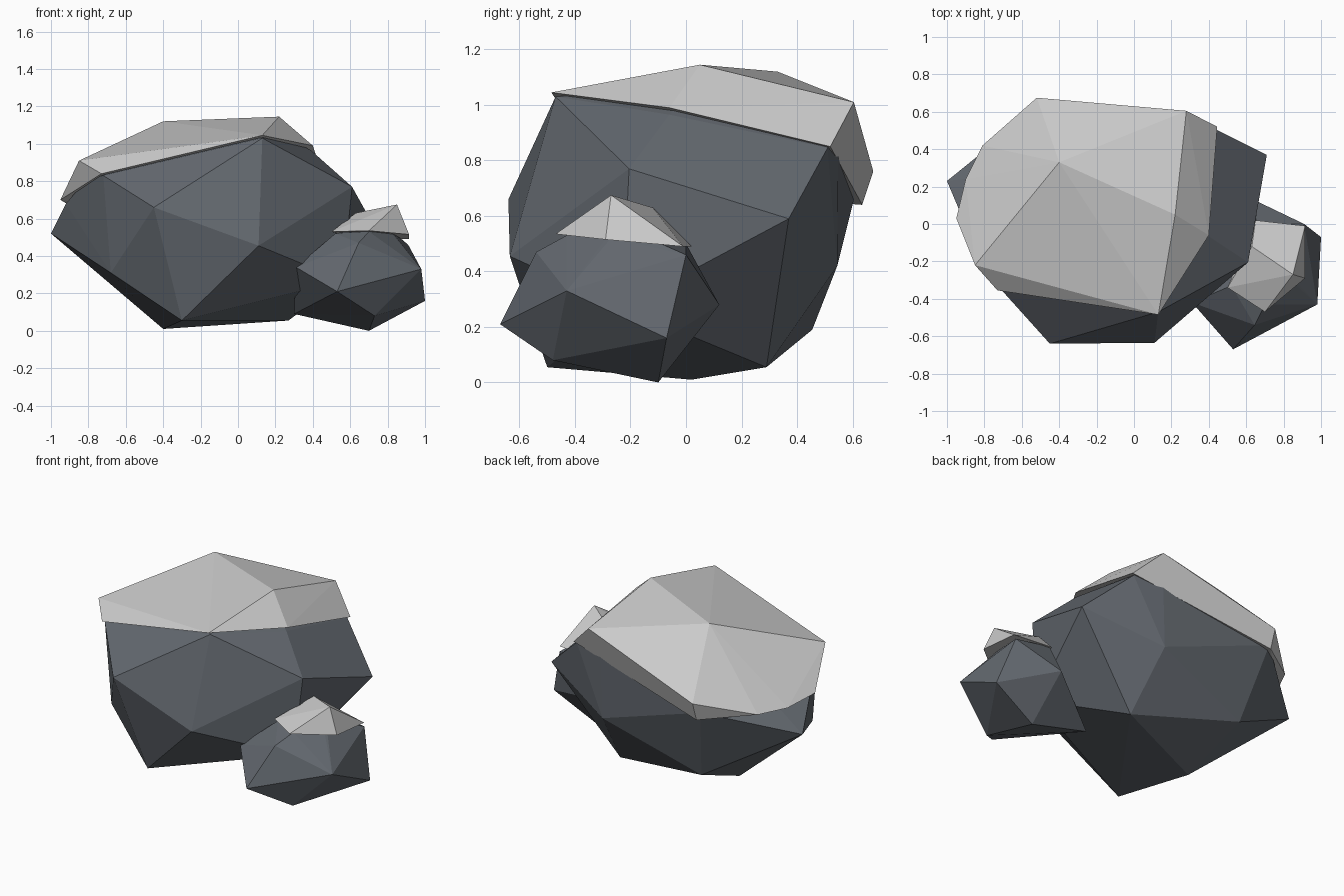
import bpy, bmesh, math

if "Cube" in bpy.data.objects:
    bpy.data.objects.remove(bpy.data.objects["Cube"])


def material(name, color):
    m = bpy.data.materials.new(name)
    m.diffuse_color = color
    m.use_nodes = True
    m.node_tree.nodes["Principled BSDF"].inputs["Base Color"].default_value = m.diffuse_color
    return m


STONE = material("stone", (0.125, 0.14, 0.16, 1))
SNOW = material("snow", (0.60, 0.60, 0.60, 1))


def faceted(name, corners, mat):
    """Chunky flat-faced solid: the convex hull of a few corner points."""
    bm = bmesh.new()
    for p in corners:
        bm.verts.new(p)
    hull = bmesh.ops.convex_hull(bm, input=bm.verts[:])
    loose = {g for g in hull["geom_interior"] + hull["geom_unused"]
             if isinstance(g, bmesh.types.BMVert)}
    bmesh.ops.delete(bm, geom=list(loose), context='VERTS')
    bmesh.ops.dissolve_limit(bm, angle_limit=math.radians(2),
                             verts=bm.verts[:], edges=bm.edges[:])
    bmesh.ops.recalc_face_normals(bm, faces=bm.faces[:])
    mesh = bpy.data.meshes.new(name)
    bm.to_mesh(mesh)
    bm.free()
    mesh.materials.append(mat)
    ob = bpy.data.objects.new(name, mesh)
    bpy.context.collection.objects.link(ob)
    return ob


# Large boulder: foot, waist, then shoulders hidden under the snow
foot = [(-.40, .02, .01), (-.30, -.50, .055), (.27, .29, .055), (-.43, .455, .19)]
waist = [(-1, .23, .52), (-.68, -.33, .31), (.11, -.635, .455), (-.45, -.64, .66),
         (.61, -.205, .77), (.71, .37, .59), (.22, .545, .42), (.56, -.23, .27)]
shoulders = [(.13, -.47, 1.03), (.39, -.06, .965), (.43, .51, .845), (.24, .55, .95),
             (-.53, .61, .68), (-.40, .30, 1.05), (.20, .05, 1.07),
             (-.80, -.20, .82), (-.72, -.34, .83), (-.92, .04, .68)]
faceted("large_boulder", foot + waist + shoulders, STONE)

# Snow slab over the large boulder: crown, then overhanging rim
crown = [(.22, .05, 1.145), (-.40, .33, 1.12), (.28, .605, 1.01),
         (-.52, .675, .76), (-.85, -.22, .91)]
rim = [(.13, -.485, 1.045), (.40, -.06, .99), (.445, .52, .85), (-.52, .635, .64),
       (-.81, .42, .67), (-.90, .24, .67), (-.95, .03, .70), (-.73, -.355, .84)]
faceted("large_snow_cap", crown + rim, SNOW)

# Small boulder leaning on the right
small = [(.70, -.10, 0), (.73, -.48, .08), (.30, -.08, .09), (1, -.07, .16),
         (.53, -.67, .21), (.98, -.43, .33), (.31, -.42, .34), (.66, .12, .28),
         (.645, -.54, .47), (.91, 0, .46), (.83, -.27, .52), (.70, -.43, .53),
         (.52, -.33, .52), (.65, 0, .50), (.78, -.25, .57)]
faceted("small_boulder", small, STONE)

# Snow cap on the small boulder
faceted("small_snow_cap",
        [(.85, -.27, .675), (.63, -.12, .63), (.50, -.34, .53), (.70, -.47, .535),
         (.915, -.29, .515), (.915, -.01, .49), (.65, .02, .49)], SNOW)
